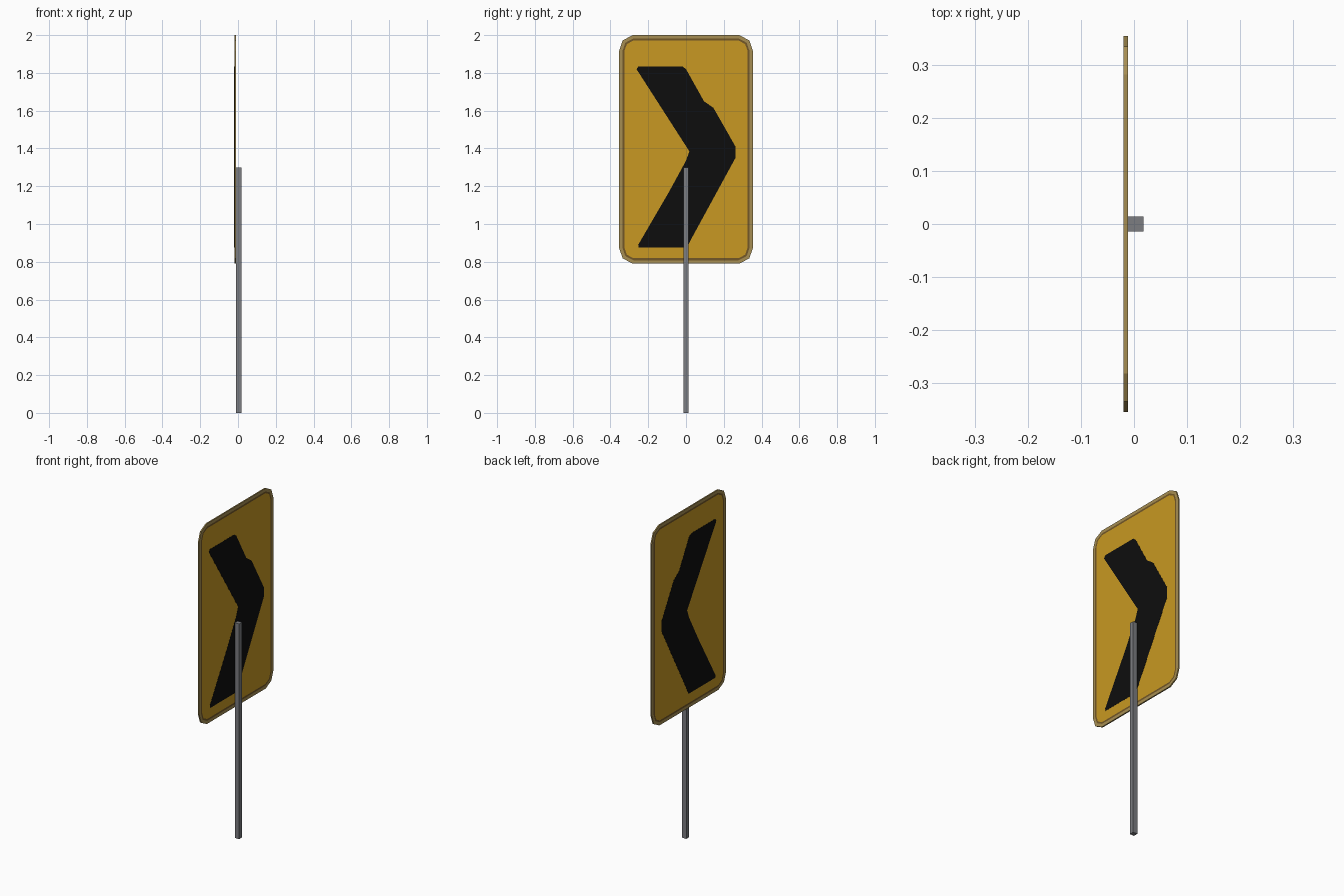
import bpy, bmesh

if "Cube" in bpy.data.objects:
    bpy.data.objects.remove(bpy.data.objects["Cube"])

def material(name, rgb):
    m = bpy.data.materials.new(name)
    m.diffuse_color = (*rgb, 1)
    m.use_nodes = True
    m.node_tree.nodes["Principled BSDF"].inputs["Base Color"].default_value = m.diffuse_color
    return m

yellow = material("sign yellow", (0.58, 0.315, 0.016))
rim = material("olive rim", (0.38, 0.27, 0.085))
line = material("brown line", (0.17, 0.095, 0.02))
black = material("arrow black", (0.004, 0.004, 0.004))
grey = material("post grey", (0.2, 0.205, 0.22))

X_BACK, X_POST = -0.0195, -0.0115   # both faces of the panel
ZC = 1.395

def finish(bm, name, mats):
    bmesh.ops.recalc_face_normals(bm, faces=bm.faces)
    me = bpy.data.meshes.new(name)
    bm.to_mesh(me)
    bm.free()
    for m in mats:
        me.materials.append(m)
    ob = bpy.data.objects.new(name, me)
    bpy.context.collection.objects.link(ob)
    return ob

def outline(inset, k):
    """Rectangle with two-facet corners; k scales the corner size."""
    hy, hz = 0.355 - inset, 0.605 - inset
    c = [(hy, hz - 0.085 * k), (hy - 0.02 * k, hz - 0.028 * k), (hy - 0.073 * k, hz)]
    half = c + [(-y, z) for y, z in reversed(c)]
    return half + [(-y, -z) for y, z in half]

# Panel: nested rings on both faces give rim, line and field
bm = bmesh.new()
outer = []
for x in (X_BACK, X_POST):
    rings = [[bm.verts.new((x, y, ZC + z)) for y, z in outline(i, k)]
             for i, k in ((0, 1), (0.018, 0.8), (0.029, 0.65))]
    n = len(rings[0])
    for mi in range(2):
        a, b = rings[mi], rings[mi + 1]
        for j in range(n):
            f = bm.faces.new((a[j], a[(j + 1) % n], b[(j + 1) % n], b[j]))
            f.material_index = mi
    bm.faces.new(rings[2]).material_index = 2
    outer.append(rings[0])
a, b = outer
for j in range(n):
    bm.faces.new((a[j], a[(j + 1) % n], b[(j + 1) % n], b[j]))
finish(bm, "sign_panel", [rim, line, yellow])

# Chevron arrow: one thin plate showing through on both faces
arrow = [(-0.262, 1.82), (-0.252, 1.835), (-0.02, 1.835), (0.0, 1.82),
         (0.095, 1.65), (0.145, 1.615), (0.262, 1.41), (0.262, 1.35),
         (0.03, 0.925), (0.005, 0.875), (-0.25, 0.875), (-0.253, 0.89),
         (-0.09, 1.17), (0.0, 1.335), (0.018, 1.385), (-0.005, 1.42)]
bm = bmesh.new()
face = bm.faces.new([bm.verts.new((X_BACK - 0.0006, y, z)) for y, z in arrow])
ext = bmesh.ops.extrude_face_region(bm, geom=[face], use_keep_orig=True)
bmesh.ops.translate(bm, vec=(X_POST - X_BACK + 0.0012, 0, 0),
                    verts=[v for v in ext["geom"] if isinstance(v, bmesh.types.BMVert)])
finish(bm, "chevron_arrow", [black])

# Square post
bm = bmesh.new()
bmesh.ops.create_cube(bm, size=1)
for v in bm.verts:
    v.co = (0.003 + v.co.x * 0.029, v.co.y * 0.028, 0.65 + v.co.z * 1.3)
finish(bm, "post", [grey])
